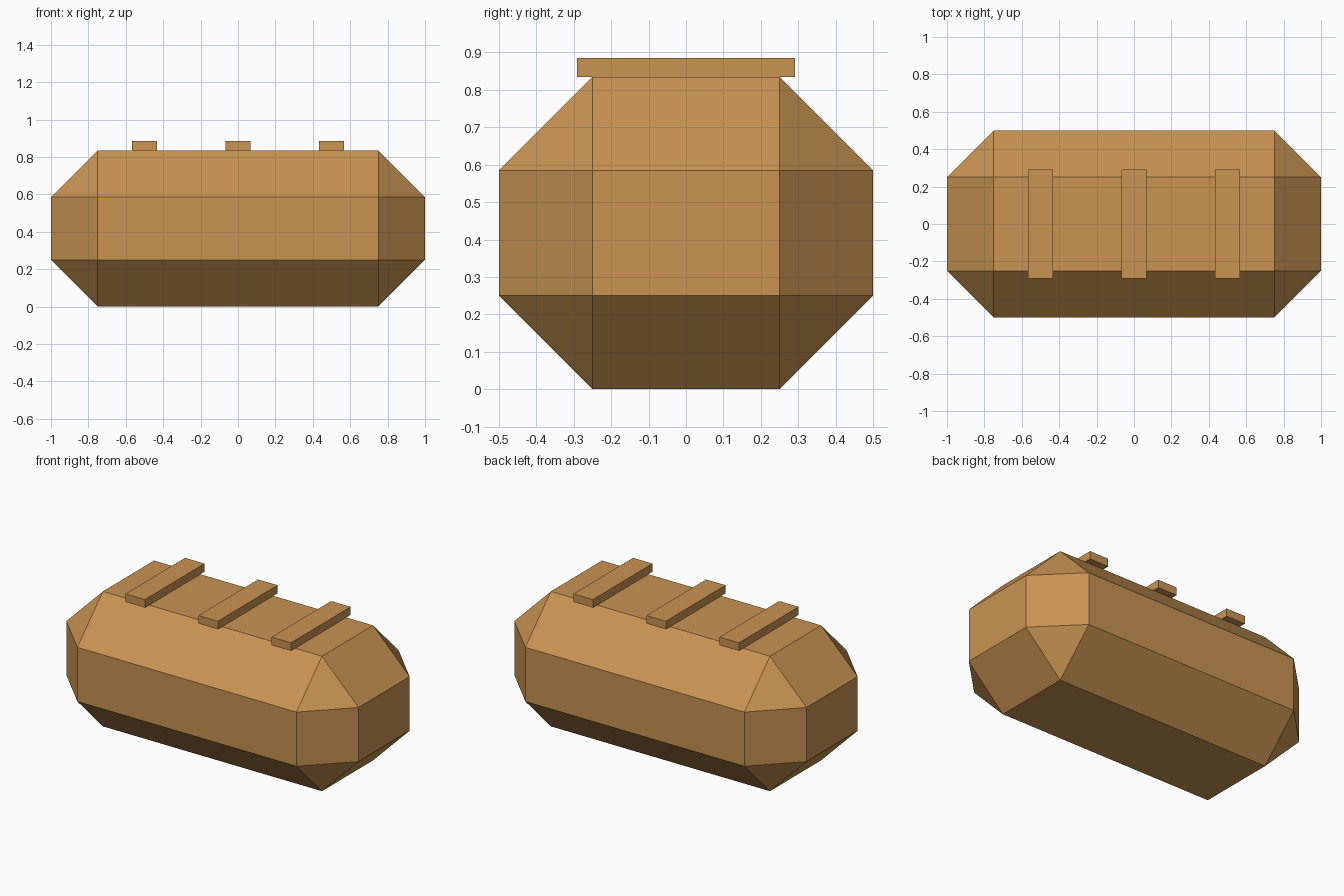
import bpy
import bmesh
from mathutils import Matrix, Vector

if "Cube" in bpy.data.objects:
    bpy.data.objects.remove(bpy.data.objects["Cube"], do_unlink=True)

CRUST = (0.578, 0.292, 0.085, 1.0)
HEIGHT = 0.835

crust = bpy.data.materials.new("crust_brown")
crust.use_nodes = True
crust.diffuse_color = CRUST
bsdf = next(n for n in crust.node_tree.nodes if n.type == "BSDF_PRINCIPLED")
bsdf.inputs["Base Color"].default_value = CRUST


def add_box(name, size, centre, chamfer=0.0):
    """Flat-shaded box, optionally with every edge cut off by one flat face."""
    bm = bmesh.new()
    matrix = Matrix.Translation(centre) @ Matrix.Diagonal(Vector(size).to_4d())
    bmesh.ops.create_cube(bm, size=1.0, matrix=matrix)
    if chamfer:
        bmesh.ops.bevel(bm, geom=bm.edges[:], offset=chamfer, segments=1,
                        affect="EDGES", offset_type="OFFSET")
    bmesh.ops.recalc_face_normals(bm, faces=bm.faces[:])
    mesh = bpy.data.meshes.new(name)
    bm.to_mesh(mesh)
    bm.free()
    mesh.materials.append(crust)
    obj = bpy.data.objects.new(name, mesh)
    bpy.context.collection.objects.link(obj)
    return obj


# Chunky chamfered loaf
add_box("loaf_body", (2.0, 1.0, HEIGHT), (0, 0, HEIGHT / 2), chamfer=0.25)

# Three ridges laid across the top, overhanging it front and back
for side, x in (("right", -0.5), ("middle", 0.0), ("left", 0.5)):
    add_box(f"top_ridge_{side}", (0.133, 0.583, 0.05), (x, 0, HEIGHT + 0.025))
